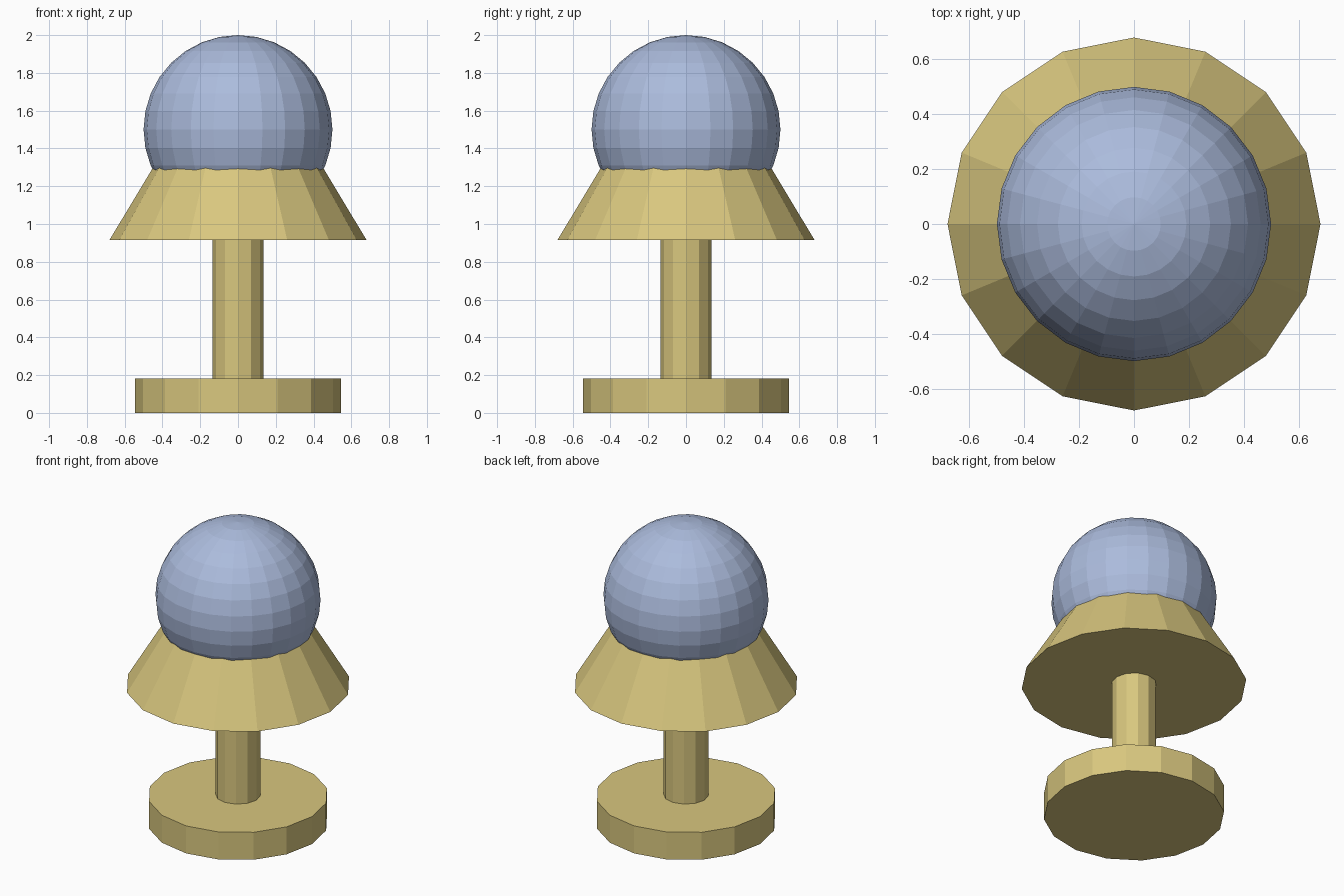
import bpy, bmesh
from mathutils import Matrix

if "Cube" in bpy.data.objects:
    bpy.data.objects.remove(bpy.data.objects["Cube"])


def material(name, rgb):
    m = bpy.data.materials.new(name)
    m.diffuse_color = (*rgb, 1.0)
    m.use_nodes = True
    m.node_tree.nodes["Principled BSDF"].inputs["Base Color"].default_value = m.diffuse_color
    return m


gold = material("pale gold", (0.69, 0.57, 0.21))
blue = material("soft blue", (0.41, 0.50, 0.72))


def finish(name, bm, mat):
    me = bpy.data.meshes.new(name)
    bm.to_mesh(me)
    bm.free()
    me.materials.append(mat)
    ob = bpy.data.objects.new(name, me)
    bpy.context.collection.objects.link(ob)
    return ob


def frustum(name, sides, r_low, r_high, z_low, z_high, mat):
    bm = bmesh.new()
    bmesh.ops.create_cone(bm, cap_ends=True, segments=sides,
                          radius1=r_low, radius2=r_high, depth=z_high - z_low,
                          matrix=Matrix.Translation((0, 0, (z_low + z_high) / 2)))
    return finish(name, bm, mat)


# Foot, stem and flared collar
frustum("base", 16, 0.545, 0.545, 0.0, 0.183, gold)
frustum("stem", 12, 0.136, 0.136, 0.183, 0.916, gold)
frustum("collar", 16, 0.68, 0.404, 0.916, 1.375, gold)

# Faceted ball on top
bm = bmesh.new()
bmesh.ops.create_uvsphere(bm, u_segments=24, v_segments=16, radius=0.5,
                          matrix=Matrix.Translation((0, 0, 1.5)))
finish("ball", bm, blue)
